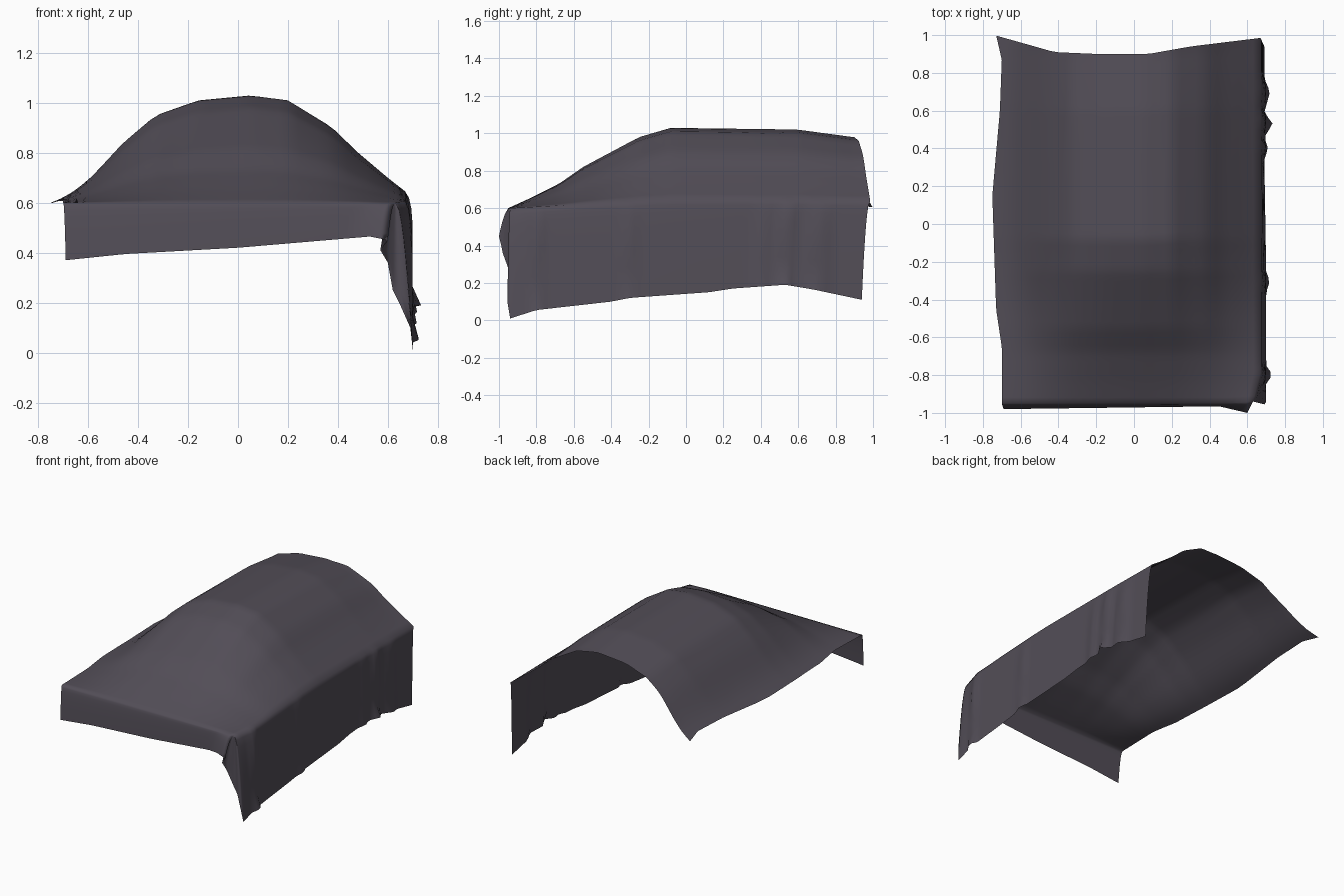
import bpy
import bmesh
from mathutils import Vector

cube = bpy.data.objects.get("Cube")
if cube:
    bpy.data.objects.remove(cube, do_unlink=True)

COLUMNS, ROWS, DROPS = 36, 60, 8
FRONT_Y, RIGHT_X, BASE_Z, PEAK_Z = -.95, .67, .6, 1.03


def sample(points, position):
    """Piecewise linear lookup along a short list of (position, value)."""
    if position <= points[0][0]:
        return points[0][1]
    for (start, low), (end, high) in zip(points, points[1:]):
        if position <= end:
            return low + (high - low) * (position - start) / (end - start)
    return points[-1][1]


# Cross-section of the hump and its height along the length
hump = [(-.74, .6), (-.65, .65), (-.58, .71), (-.46, .84), (-.33, .95),
        (-.16, 1.01), (.05, 1.03), (.2, 1.01), (.38, .9), (.47, .81),
        (.6, .7), (.67, .645)]
ridge = [(-.95, .6), (-.84, .65), (-.68, .73), (-.55, .82), (-.4, .9),
         (-.25, .98), (-.08, 1.03), (.6, 1.02), (.9, .98)]

# Wavy outlines of the left and back edges
left_edge = [(-.95, -.7), (-.65, -.7), (-.45, -.73), (.15, -.75),
             (.6, -.71), (.87, -.7), (1, -.73)]
back_edge = [(-.73, 1), (-.43, .91), (-.2, .9), (.07, .9), (.3, .94),
             (.67, .985)]

# Hems: front flap, torn corner and side skirt with small jagged tips
front_hem = [(-.69, .37), (-.45, .395), (0, .42), (.53, .465), (.6, .45)]
front_hem_depth = [(-.69, -.98), (.45, -.965), (.6, -1)]
corner_hem = [(.57, -.99, .41), (.6, -.98, .36), (.62, -.94, .25),
              (.65, -.935, .19), (.69, -.955, .1)]
side_hem = [(-.94, .01), (-.8, .055), (-.4, .1), (-.3, .12), (.12, .15),
            (.25, .17), (.53, .19), (.68, .165), (.94, .11)]
side_tips = [(-.84, .7), (-.8, .735), (-.75, .7), (-.36, .7), (-.3, .72),
             (-.26, .7), (.34, .69), (.4, .71), (.46, .69), (.53, .735),
             (.59, .69), (.7, .72), (.77, .69)]


def top_point(u, v):
    """Point on the draped top; u runs left to right, v front to back."""
    x = -.72 + u * (RIGHT_X + .72)
    y = FRONT_Y + v * (sample(back_edge, x) - FRONT_Y)
    left = sample(left_edge, y)
    x = left + u * (RIGHT_X - left)
    rise = (sample(ridge, y) - BASE_Z) / (PEAK_Z - BASE_Z)
    z = BASE_Z + (sample(hump, x) - BASE_Z) * rise
    # soften the front right corner in plan
    corner = max(0, 1 - v * 12) * max(0, u * 8 - 7)
    return Vector((x - .04 * corner, y + .01 * corner, z))


def add_face(mesh, corners):
    unique = list(dict.fromkeys(corners))
    if len(unique) > 2:
        mesh.faces.new(unique)


cloth = bmesh.new()

# Draped top
top = [[cloth.verts.new(top_point(i / COLUMNS, j / ROWS))
        for i in range(COLUMNS + 1)] for j in range(ROWS + 1)]
for near, far in zip(top, top[1:]):
    for i in range(COLUMNS):
        add_face(cloth, (near[i], near[i + 1], far[i + 1], far[i]))

# Pair every rim vertex with its hem point, going round the front right corner
pairs = []
for i, vert in enumerate(top[0]):
    x = -.69 + i / COLUMNS * (.6 + .69)
    pairs.append((vert, (x, sample(front_hem_depth, x), sample(front_hem, x))))
pairs += [(top[0][-1], point) for point in corner_hem]
for j, row in enumerate(top):
    y = -.94 + j / ROWS * (.94 + .94)
    pairs.append((row[-1], (sample(side_tips, y), y, sample(side_hem, y))))

# Hanging flap and skirt, curving outward before falling straight
strands = []
for rim, hem in pairs:
    start, end = rim.co.copy(), Vector(hem)
    strand = [rim]
    for k in range(1, DROPS + 1):
        fall = (k / DROPS) ** 1.4
        point = start.lerp(end, fall ** .5)
        point.z = start.z + (end.z - start.z) * fall
        # hold jagged tips close to the hem
        if k < DROPS and end.y > -.9:
            point.x = min(point.x, .698)
        strand.append(cloth.verts.new(point))
    strands.append(strand)
for first, second in zip(strands, strands[1:]):
    for k in range(DROPS):
        add_face(cloth, (first[k], first[k + 1], second[k + 1], second[k]))

bmesh.ops.recalc_face_normals(cloth, faces=cloth.faces)
cloth.faces.ensure_lookup_table()
if cloth.faces[COLUMNS * ROWS // 2].normal.z < 0:
    bmesh.ops.reverse_faces(cloth, faces=cloth.faces)

data = bpy.data.meshes.new("draped_cloth")
cloth.to_mesh(data)
cloth.free()
for polygon in data.polygons:
    polygon.use_smooth = True

# Dark plum grey fabric
fabric = bpy.data.materials.new("dark_plum_grey")
fabric.use_nodes = True
colour = (.085, .075, .095, 1)
fabric.diffuse_color = colour
shader = fabric.node_tree.nodes["Principled BSDF"]
shader.inputs["Base Color"].default_value = colour
shader.inputs["Roughness"].default_value = .9
data.materials.append(fabric)

draped_cloth = bpy.data.objects.new("draped_cloth", data)
bpy.context.collection.objects.link(draped_cloth)
